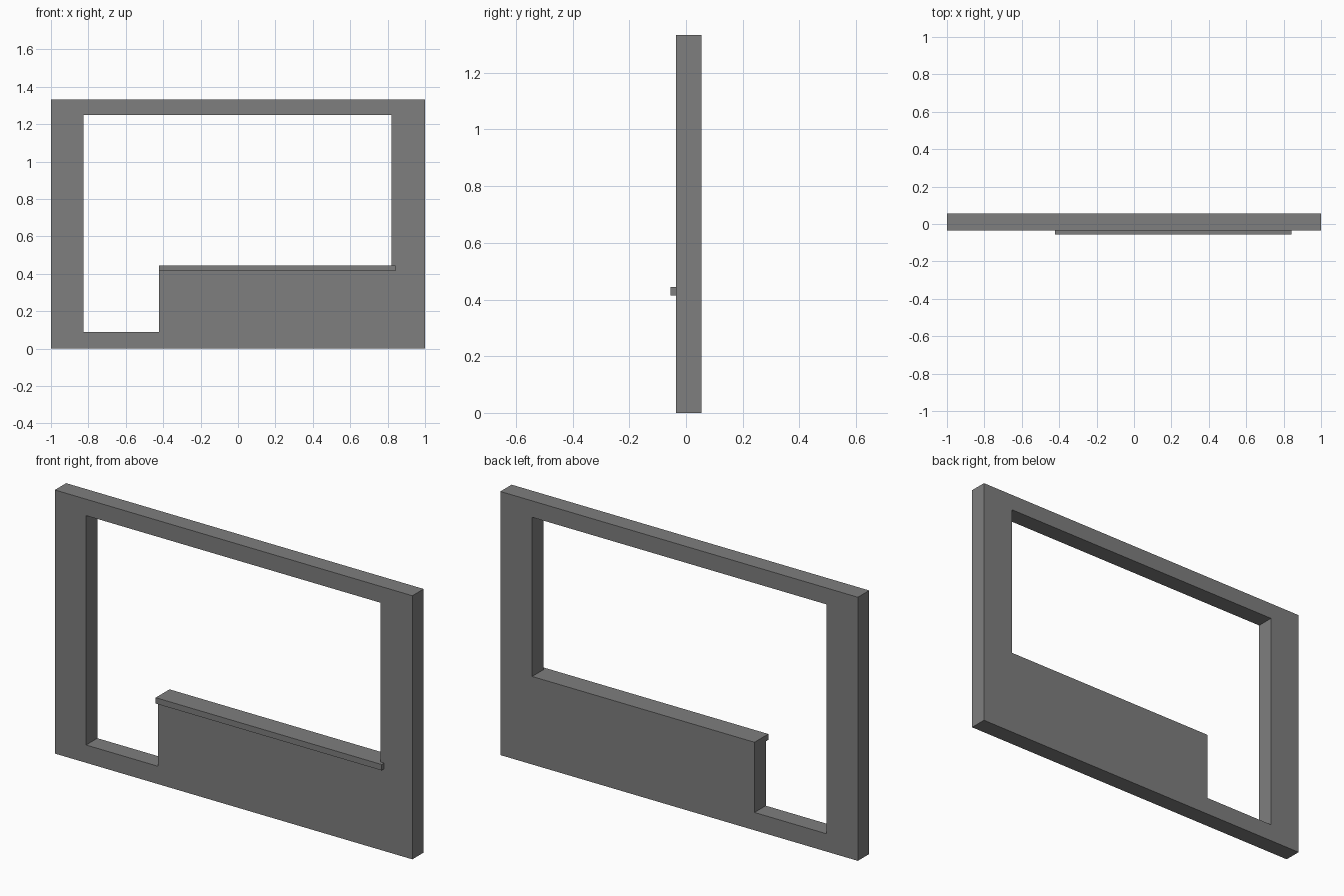
import bpy
import bmesh
from mathutils import Vector

cube = bpy.data.objects.get("Cube")
if cube:
    bpy.data.objects.remove(cube, do_unlink=True)

FRONT, BACK, LEDGE_FRONT = -0.035, 0.055, -0.055
LEFT, RIGHT, HEIGHT = -1.0, 1.0, 1.333
OPEN_LEFT, OPEN_RIGHT, OPEN_TOP = -0.825, 0.822, 1.25
SILL, STEP_X, COUNTER = 0.09, -0.422, 0.445

grey = bpy.data.materials.new("plain grey")
grey.use_nodes = True
colour = (0.21, 0.21, 0.21, 1.0)
grey.diffuse_color = colour
grey.node_tree.nodes["Principled BSDF"].inputs["Base Color"].default_value = colour


def slab(name, loops, y_front, y_back):
    """Extrude a flat front outline, with optional holes, along y."""
    bm = bmesh.new()
    edges = []
    for loop in loops:
        verts = [bm.verts.new((x, y_front, z)) for x, z in loop]
        edges += [bm.edges.new((a, b)) for a, b in zip(verts, verts[1:] + verts[:1])]
    bmesh.ops.triangle_fill(bm, edges=edges, use_beauty=True, normal=Vector((0, -1, 0)))
    result = bmesh.ops.extrude_face_region(bm, geom=bm.faces[:], use_keep_orig=True)
    moved = [g for g in result["geom"] if isinstance(g, bmesh.types.BMVert)]
    bmesh.ops.translate(bm, verts=moved, vec=(0, y_back - y_front, 0))
    bmesh.ops.recalc_face_normals(bm, faces=bm.faces[:])
    mesh = bpy.data.meshes.new(name)
    bm.to_mesh(mesh)
    bm.free()
    mesh.materials.append(grey)
    obj = bpy.data.objects.new(name, mesh)
    bpy.context.collection.objects.link(obj)
    return obj


def rectangle(x0, x1, z0, z1):
    return [(x0, z0), (x1, z0), (x1, z1), (x0, z1)]


# Wall panel with a stepped opening
opening = [(OPEN_LEFT, SILL), (STEP_X, SILL), (STEP_X, COUNTER),
           (OPEN_RIGHT, COUNTER), (OPEN_RIGHT, OPEN_TOP), (OPEN_LEFT, OPEN_TOP)]
slab("wall_frame", [rectangle(LEFT, RIGHT, 0, HEIGHT), opening], FRONT, BACK)

# Thin ledge along the front of the half wall
slab("counter_ledge", [rectangle(STEP_X, 0.842, 0.415, COUNTER)], LEDGE_FRONT, FRONT)
